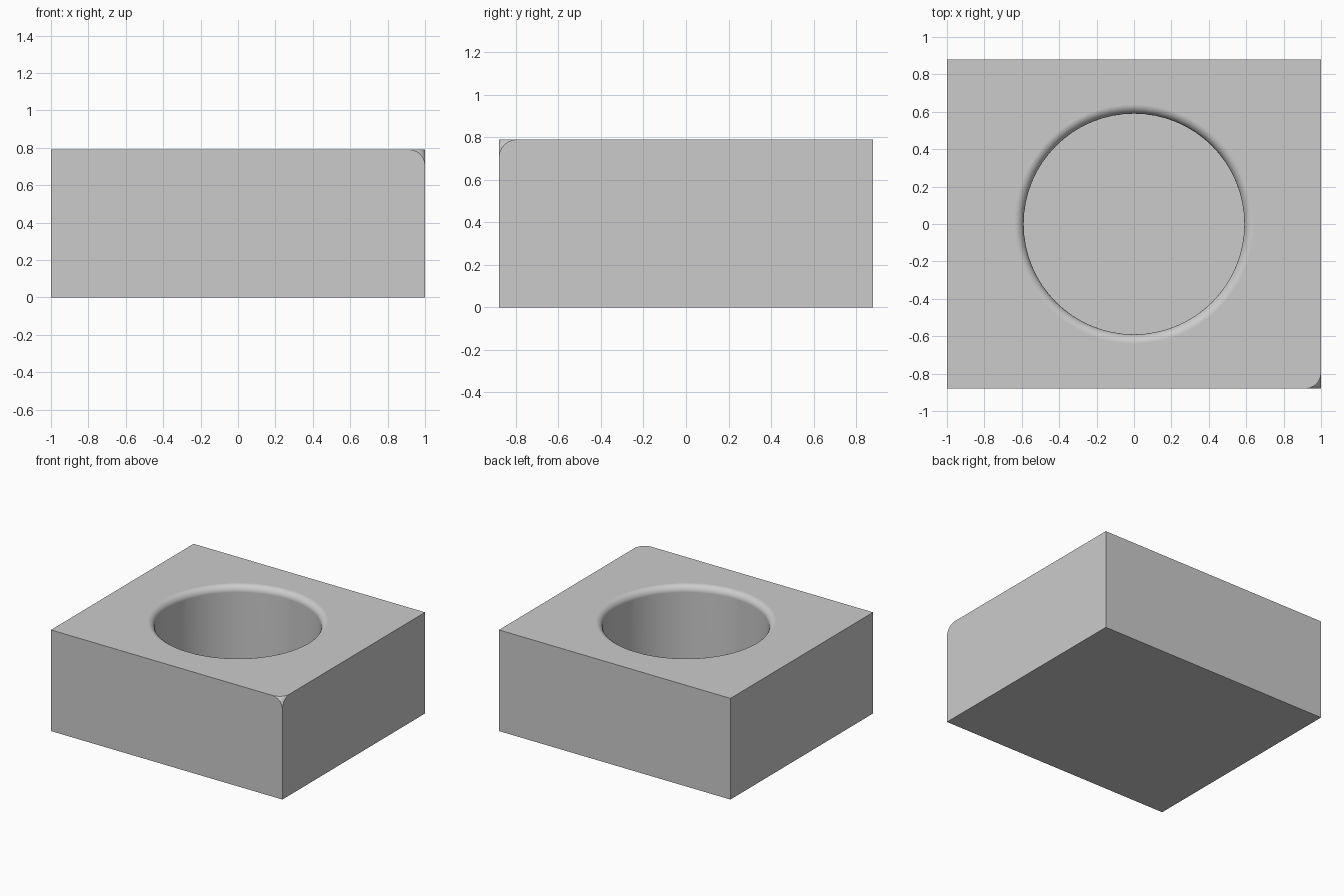
import bpy
import bmesh
import math
from mathutils import Matrix, Vector

default = bpy.data.objects.get("Cube")
if default:
    bpy.data.objects.remove(default, do_unlink=True)

WIDTH, DEPTH, HEIGHT = 2.0, 1.76, 0.79
HOLE_R, RIM, FLOOR = 0.59, 0.05, 0.1
SIDES = 64

grey = bpy.data.materials.new("plain grey")
grey.use_nodes = True
colour = (0.6, 0.6, 0.6, 1)
grey.diffuse_color = colour
grey.node_tree.nodes["Principled BSDF"].inputs["Base Color"].default_value = colour


def make_object(name, bm):
    bmesh.ops.recalc_face_normals(bm, faces=bm.faces[:])
    mesh = bpy.data.meshes.new(name)
    bm.to_mesh(mesh)
    bm.free()
    mesh.materials.append(grey)
    obj = bpy.data.objects.new(name, mesh)
    bpy.context.scene.collection.objects.link(obj)
    return obj


# Block with one rounded corner at the front left top
bm = bmesh.new()
bmesh.ops.create_cube(bm, size=1, matrix=Matrix.Translation((0, 0, HEIGHT / 2))
                      @ Matrix.Diagonal((WIDTH, DEPTH, HEIGHT, 1)))
corner = max(bm.verts, key=lambda v: v.co.dot(Vector((1, -1, 1))))
bmesh.ops.bevel(bm, geom=[corner], offset=0.085, offset_type='OFFSET',
                segments=6, profile=0.5, affect='VERTICES')
block = make_object("block", bm)

# Round pocket cutter, flared at the top to leave a rounded rim
profile = [(0, FLOOR), (HOLE_R, FLOOR)]
for i in range(7):
    a = math.radians(15 * i)
    profile.append((HOLE_R + RIM * (1 - math.cos(a)),
                    HEIGHT - RIM * (1 - math.sin(a))))
profile += [(HOLE_R + RIM, HEIGHT + 0.1), (0, HEIGHT + 0.1)]
bm = bmesh.new()
verts = [bm.verts.new((r, 0, z)) for r, z in profile]
edges = [bm.edges.new(pair) for pair in zip(verts, verts[1:])]
bmesh.ops.spin(bm, geom=verts + edges, cent=(0, 0, 0), axis=(0, 0, 1),
               angle=math.tau, steps=SIDES)
bmesh.ops.remove_doubles(bm, verts=bm.verts[:], dist=0.0001)
cutter = make_object("pocket_cutter", bm)
cutter.hide_render = True

# Cut the pocket and shade its wall and rim smoothly
bpy.ops.object.select_all(action='DESELECT')
bpy.context.view_layer.objects.active = block
block.select_set(True)
cut = block.modifiers.new("pocket", 'BOOLEAN')
cut.operation = 'DIFFERENCE'
cut.solver = 'EXACT'
cut.object = cutter
bpy.ops.object.modifier_apply(modifier=cut.name)
bpy.data.objects.remove(cutter, do_unlink=True)
bpy.ops.object.shade_smooth_by_angle(angle=math.radians(30))
weighted = block.modifiers.new("clean_normals", 'WEIGHTED_NORMAL')
weighted.keep_sharp = True
